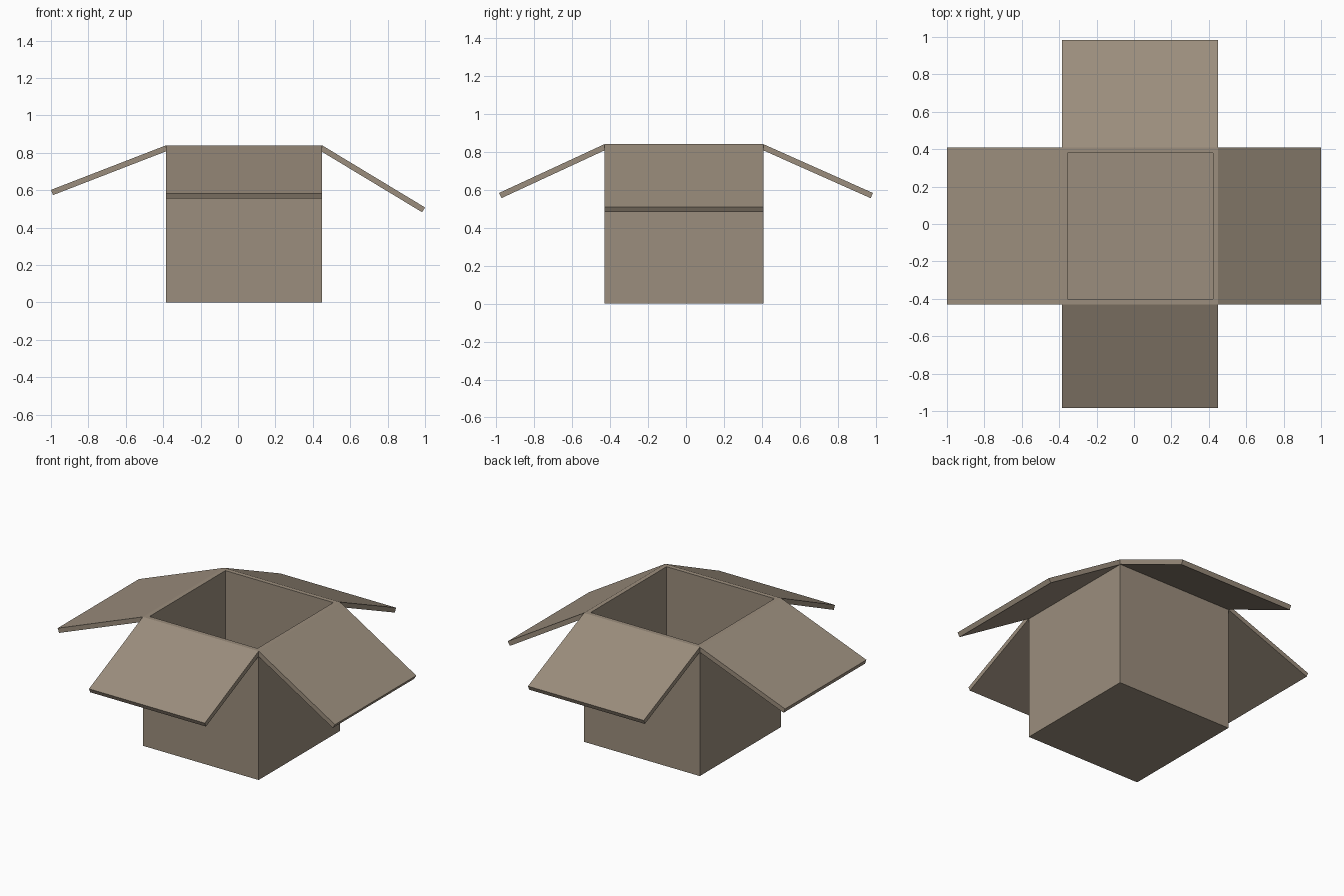
import bpy
import bmesh
from mathutils import Vector

if "Cube" in bpy.data.objects:
    bpy.data.objects.remove(bpy.data.objects["Cube"])

X0, X1, Y0, Y1, TOP = -0.385, 0.45, -0.43, 0.408, 0.84
WALL, CARD = 0.04, 0.03

card = bpy.data.materials.new("cardboard")
card.diffuse_color = (0.33, 0.27, 0.205, 1)
card.use_nodes = True
card.node_tree.nodes["Principled BSDF"].inputs["Base Color"].default_value = card.diffuse_color


def finish(name, bm):
    bmesh.ops.recalc_face_normals(bm, faces=bm.faces)
    mesh = bpy.data.meshes.new(name)
    bm.to_mesh(mesh)
    bm.free()
    mesh.materials.append(card)
    bpy.context.collection.objects.link(bpy.data.objects.new(name, mesh))


# Open box: block with the top inset and pushed down to the floor
bm = bmesh.new()
bmesh.ops.create_cube(bm, size=1)
for v in bm.verts:
    v.co = (X1 if v.co.x > 0 else X0, Y1 if v.co.y > 0 else Y0, TOP if v.co.z > 0 else 0)
bm.normal_update()
top = max(bm.faces, key=lambda f: f.calc_center_median().z)
bmesh.ops.inset_individual(bm, faces=[top], thickness=WALL)
cavity = bmesh.ops.extrude_discrete_faces(bm, faces=[top])["faces"][0]
for v in cavity.verts:
    v.co.z = WALL
finish("box_body", bm)


# Flap: side profile from the rim hinge to the tip, swept along the rim
def flap(name, axis, hinge, tip, tip_z, lo, hi):
    slope = Vector((tip - hinge, tip_z - TOP)).normalized()
    down = Vector((slope.y, -slope.x)) * CARD
    if down.y > 0:
        down = -down
    profile = [(hinge, TOP), (tip, tip_z), (tip + down.x, tip_z + down.y),
               (hinge, TOP - CARD / abs(slope.x))]
    bm = bmesh.new()
    face = bm.faces.new([bm.verts.new((d, lo, z) if axis == "x" else (lo, d, z))
                         for d, z in profile])
    swept = bmesh.ops.extrude_face_region(bm, geom=[face])["geom"]
    shift = (0, hi - lo, 0) if axis == "x" else (hi - lo, 0, 0)
    bmesh.ops.translate(bm, vec=shift,
                        verts=[g for g in swept if isinstance(g, bmesh.types.BMVert)])
    finish(name, bm)


flap("left_flap", "x", X0, -1.0, 0.602, Y0, Y1)
flap("right_flap", "x", X1, 1.0, 0.508, Y0, Y1)
flap("front_flap", "y", Y0, -0.985, 0.583, X0, X1)
flap("back_flap", "y", Y1, 0.985, 0.583, X0, X1)
